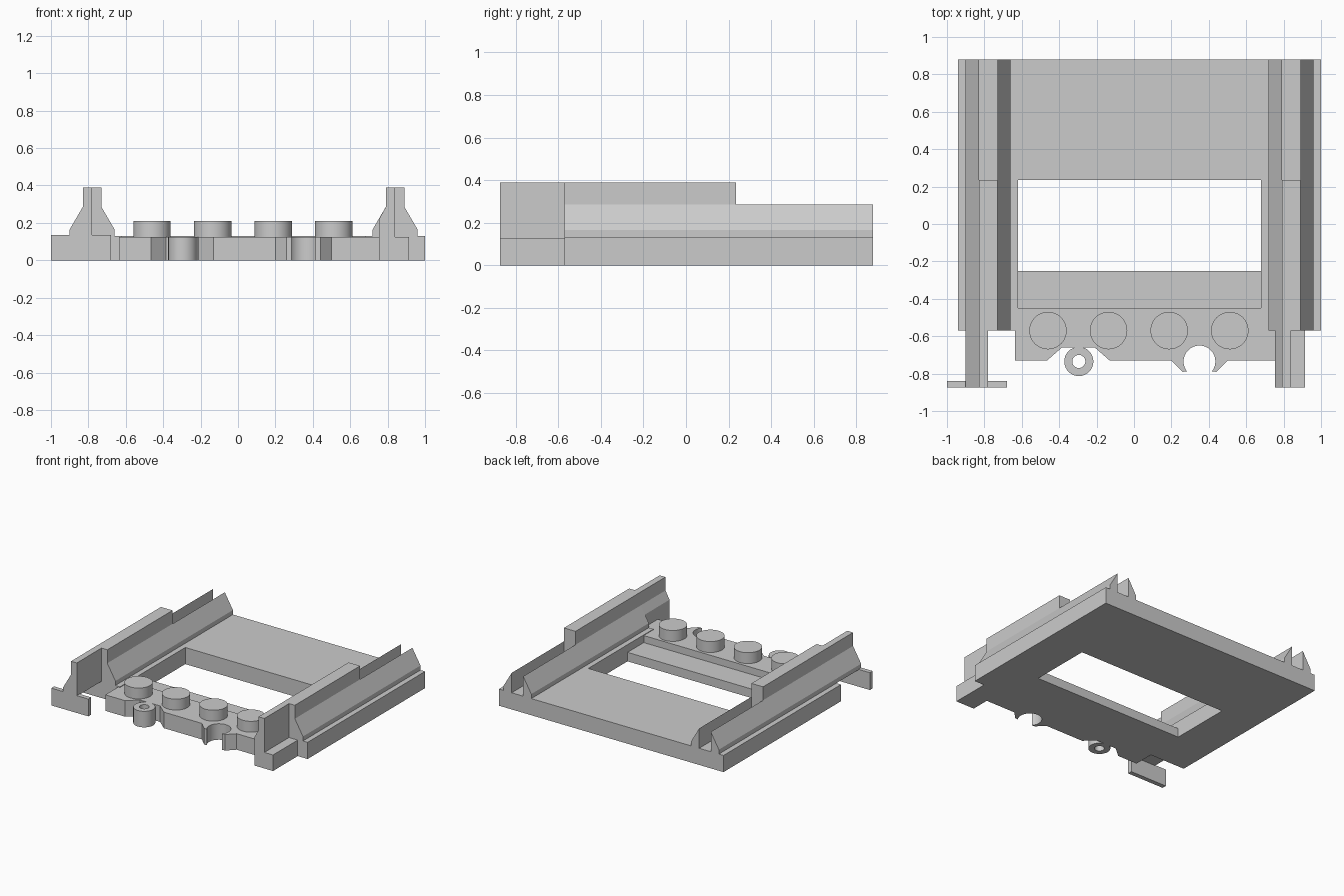
import bpy, bmesh, math
from mathutils import Vector, Matrix

if "Cube" in bpy.data.objects:
    bpy.data.objects.remove(bpy.data.objects["Cube"], do_unlink=True)

grey = bpy.data.materials.new("light_grey")
grey.use_nodes = True
grey.diffuse_color = (0.6, 0.6, 0.6, 1)
grey.node_tree.nodes["Principled BSDF"].inputs["Base Color"].default_value = (0.6, 0.6, 0.6, 1)


def finish(name, bm, smooth=False):
    """Turn a bmesh into a named grey object."""
    bmesh.ops.recalc_face_normals(bm, faces=bm.faces)
    mesh = bpy.data.meshes.new(name)
    bm.to_mesh(mesh)
    bm.free()
    mesh.materials.append(grey)
    obj = bpy.data.objects.new(name, mesh)
    bpy.context.collection.objects.link(obj)
    if smooth:
        bpy.ops.object.select_all(action="DESELECT")
        obj.select_set(True)
        bpy.context.view_layer.objects.active = obj
        bpy.ops.object.shade_smooth_by_angle(angle=math.radians(35))
    return obj


def prism(name, points, start, end, axis="y", smooth=False):
    """Extrude an outline: (x, z) along y, or (x, y) along z."""
    bm = bmesh.new()
    if axis == "y":
        verts = [bm.verts.new((a, start, b)) for a, b in points]
        step = Vector((0, end - start, 0))
    else:
        verts = [bm.verts.new((a, b, start)) for a, b in points]
        step = Vector((0, 0, end - start))
    face = bm.faces.new(verts)
    res = bmesh.ops.extrude_face_region(bm, geom=[face], use_keep_orig=True)
    moved = [g for g in res["geom"] if isinstance(g, bmesh.types.BMVert)]
    bmesh.ops.translate(bm, vec=step, verts=moved)
    return finish(name, bm, smooth)


def box(name, x0, x1, y0, y1, z0, z1):
    return prism(name, [(x0, y0), (x1, y0), (x1, y1), (x0, y1)], z0, z1, "z")


FRONT, REAR, NOSE = -0.57, 0.88, -0.875
DECK, SHOULDER, TOP = 0.13, 0.285, 0.39
LEFT_X, RIGHT_X = 0.84, -0.78

# Side rails: base strip with two sharp ridges and a tall crest between them
half = [(0.16, 0), (0.16, DECK), (0.12, DECK), (0.12, 0.165), (0.05, SHOULDER), (0.05, DECK)]
section = half + [(-x, z) for x, z in reversed(half)]
for side, cx in (("left", LEFT_X), ("right", RIGHT_X)):
    prism(side + "_rail", [(cx + x, z) for x, z in section], FRONT, REAR)
    box(side + "_rail_crest", cx - 0.05, cx + 0.05, FRONT, 0.235, DECK, TOP)

# Floor around the opening
box("rear_deck", -0.62, 0.68, 0.235, REAR, 0, DECK)
box("front_ledge", -0.62, 0.68, -0.45, -0.25, 0, 0.07)

# Right front arm with its cross plate
prism("right_arm", [(RIGHT_X + x, z) for x, z in
                    [(0, DECK), (0, TOP), (-0.05, TOP), (-0.05, SHOULDER),
                     (-0.12, 0.165), (-0.12, DECK)]], NOSE, FRONT)
box("right_arm_plate", -1, -0.68, NOSE, -0.84, 0, 0.135)

# Left front arm: wall with a foot beside it
prism("left_arm", [(LEFT_X + x, z) for x, z in
                   [(-0.085, 0), (-0.085, 0.222), (-0.05, SHOULDER), (-0.05, TOP),
                    (0, TOP), (0, 0.125), (0.075, 0.125), (0.075, 0)]], NOSE, FRONT)

# Front bar with an angled notch and a round socket between two claws
socket = Vector((0.35, -0.735))
arc = [(socket.x + 0.085 * math.cos(a), socket.y + 0.085 * math.sin(a))
       for a in (math.radians(220 - 260 * i / 32) for i in range(33))]
bar = [(-0.635, -0.73), (-0.465, -0.73), (-0.385, -0.66), (-0.21, -0.66), (-0.13, -0.73),
       (0.2, -0.73), (0.26, -0.79)] + arc + [(0.44, -0.79), (0.5, -0.73),
       (0.76, -0.73), (0.76, FRONT), (0.68, FRONT), (0.68, -0.45),
       (-0.62, -0.45), (-0.62, FRONT), (-0.635, FRONT)]
prism("front_bar", bar, 0, 0.125, "z", smooth=True)

# Coupling ring standing in the notch
bm = bmesh.new()
n = 32
loops = []
for r, z in ((0.078, 0), (0.078, 0.125), (0.035, 0.125), (0.035, 0)):
    loops.append([bm.verts.new((-0.295 + r * math.cos(math.tau * i / n),
                                -0.735 + r * math.sin(math.tau * i / n), z)) for i in range(n)])
for k in range(4):
    a, b = loops[k], loops[(k + 1) % 4]
    for i in range(n):
        j = (i + 1) % n
        bm.faces.new((a[i], a[j], b[j], b[i]))
finish("coupling_ring", bm, smooth=True)

# Round studs on the front bar
for i in range(4):
    bm = bmesh.new()
    bmesh.ops.create_cone(bm, cap_ends=True, segments=48, radius1=0.1, radius2=0.1, depth=0.09,
                          matrix=Matrix.Translation((-0.46 + 0.324 * i, FRONT, 0.165)))
    finish("stud_%d" % (i + 1), bm, smooth=True)
